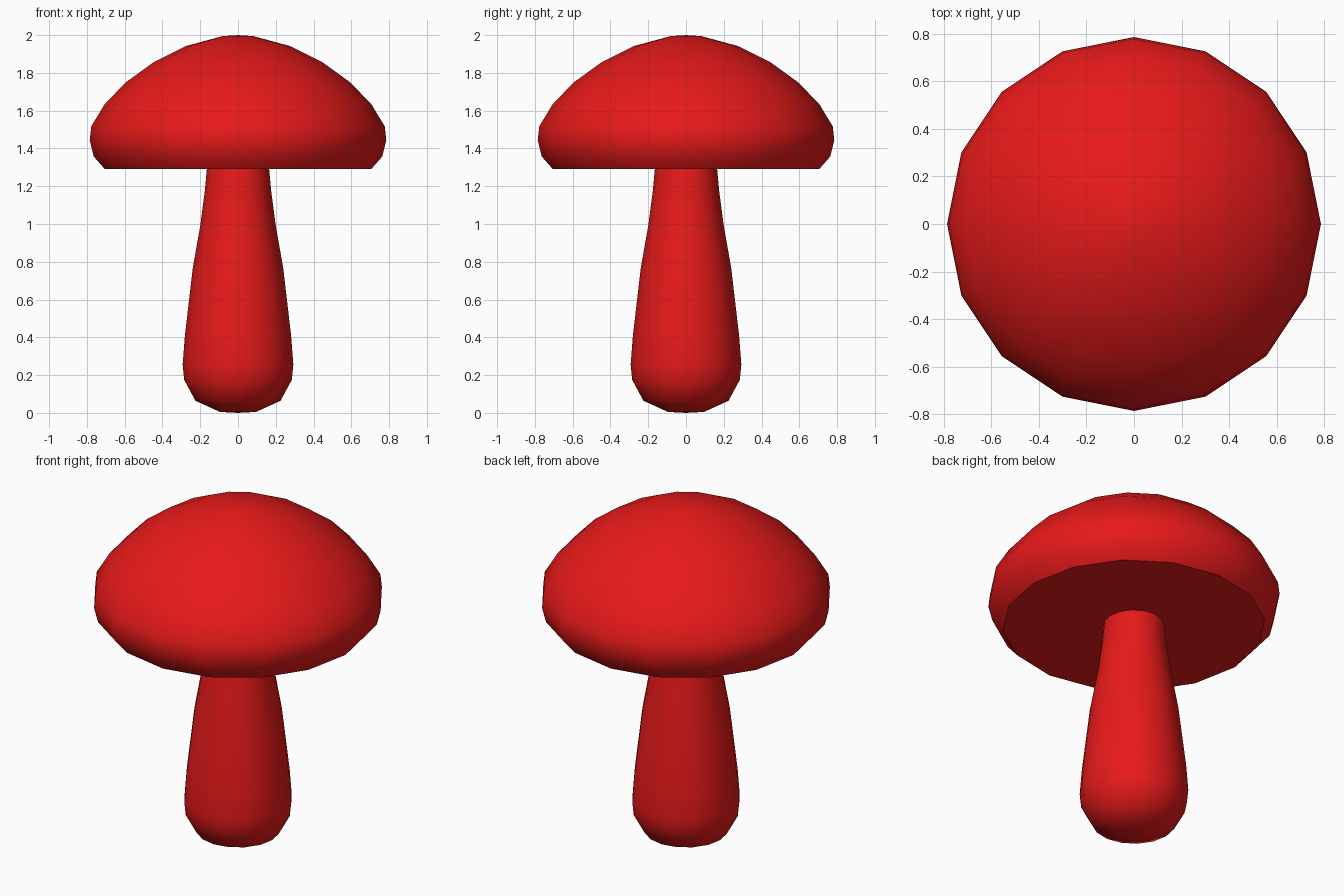
import bpy, bmesh
from math import cos, sin, pi, radians

if "Cube" in bpy.data.objects:
    bpy.data.objects.remove(bpy.data.objects["Cube"])

SIDES = 16

red = bpy.data.materials.new("red")
red.diffuse_color = (0.8, 0.01, 0.01, 1)
red.use_nodes = True
red.node_tree.nodes["Principled BSDF"].inputs["Base Color"].default_value = red.diffuse_color


def lathe(name, profile, angle):
    """Spin an (r, z) profile, listed bottom to top, around the z axis."""
    bm = bmesh.new()
    rings = []
    for r, z in profile:
        if r == 0:
            rings.append([bm.verts.new((0, 0, z))] * SIDES)
        else:
            rings.append([bm.verts.new((r * cos(2 * pi * i / SIDES),
                                        r * sin(2 * pi * i / SIDES), z))
                          for i in range(SIDES)])
    for a, b in zip(rings, rings[1:]):
        for i in range(SIDES):
            j = (i + 1) % SIDES
            corners = dict.fromkeys((a[i], a[j], b[j], b[i]))
            bm.faces.new(list(corners))
    mesh = bpy.data.meshes.new(name)
    bm.to_mesh(mesh)
    bm.free()
    obj = bpy.data.objects.new(name, mesh)
    bpy.context.collection.objects.link(obj)
    mesh.materials.append(red)
    bpy.ops.object.select_all(action='DESELECT')
    obj.select_set(True)
    bpy.context.view_layer.objects.active = obj
    bpy.ops.object.shade_smooth_by_angle(angle=radians(angle))
    return obj


# Stem: rounded foot, bulging base, tapering up to the cap
lathe("stem", [(0, 0), (0.095, 0.005), (0.225, 0.064), (0.285, 0.175),
               (0.293, 0.255), (0.281, 0.41), (0.239, 0.77), (0.2, 0.99),
               (0.175, 1.18), (0.165, 1.29)], 40)

# Cap: flat underside around the stem, rolled rim, domed top
lathe("cap", [(0.165, 1.29), (0.705, 1.29), (0.764, 1.358), (0.785, 1.443),
              (0.777, 1.517), (0.706, 1.634), (0.594, 1.75), (0.446, 1.857),
              (0.276, 1.942), (0.08, 1.995), (0, 2.0)], 40)
